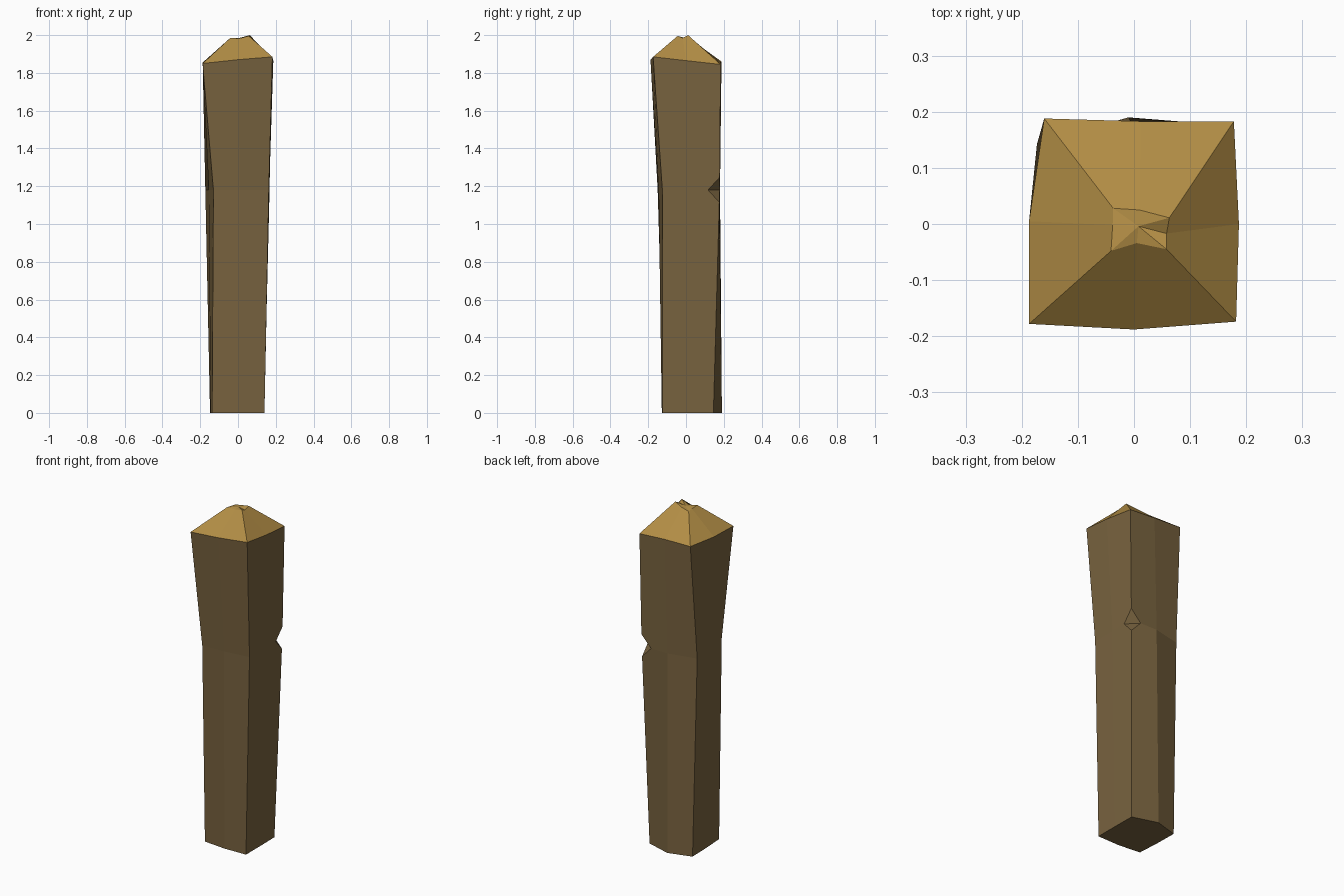
import bpy, bmesh
from mathutils import Vector

if "Cube" in bpy.data.objects:
    bpy.data.objects.remove(bpy.data.objects["Cube"])


def material(name, rgb):
    m = bpy.data.materials.new(name)
    m.diffuse_color = (*rgb, 1)
    m.use_nodes = True
    m.node_tree.nodes["Principled BSDF"].inputs["Base Color"].default_value = m.diffuse_color
    return m


def new_object(name, bm, mats):
    bmesh.ops.recalc_face_normals(bm, faces=bm.faces[:])
    me = bpy.data.meshes.new(name)
    bm.to_mesh(me)
    bm.free()
    for m in mats:
        me.materials.append(m)
    ob = bpy.data.objects.new(name, me)
    bpy.context.collection.objects.link(ob)
    return ob


wood = material("weathered_wood", (0.19, 0.125, 0.05))
cut_wood = material("cut_wood", (0.45, 0.27, 0.06))

# Cross-sections: front left, front, front right, right, back right, back, back left, left
base = [(-.137, -.115), (0, -.128), (.14, -.125), (.14, .01),
        (.138, .145), (-.01, .19), (-.148, .15), (-.145, .02)]
waist = [(-.13, -.15), (.01, -.145), (.163, -.125), (.165, .02),
         (.167, .178), (-.005, .18), (-.173, .142), (-.155, 0)]
shoulder = [(-.187, -.178), (0, -.188), (.182, -.174), (.187, 0),
            (.178, .183), (.012, .183), (-.16, .188), (-.187, .005)]
tip = [(-.041, -.048), (.005, -.034), (.058, -.045), (.058, -.017),
       (.063, .011), (.01, .025), (-.037, .028), (-.038, -.002)]
shoulder_z = [1.85, 1.87, 1.885, 1.865, 1.845, 1.855, 1.86, 1.855]
tip_z = [1.985, 1.98, 1.995, 1.985, 2.0, 1.985, 1.975, 1.98]

# Post: lofted rings with a pointed top in fresh-cut wood
bm = bmesh.new()
rings = [[bm.verts.new((x, y, z)) for (x, y), z in zip(pts, zs)]
         for pts, zs in ((base, [0] * 8), (waist, [1.18] * 8),
                         (shoulder, shoulder_z), (tip, tip_z))]
for k in range(3):
    lo, hi = rings[k], rings[k + 1]
    for i in range(8):
        j = (i + 1) % 8
        bm.faces.new((lo[i], lo[j], hi[j], hi[i])).material_index = int(k == 2)
bm.faces.new(rings[0][::-1])
peak = bm.verts.new((.008, -.004, 1.985))
for i in range(8):
    bm.faces.new((rings[3][i], rings[3][(i + 1) % 8], peak)).material_index = 1
post = new_object("post", bm, [wood, cut_wood])

# Axe notch in the back right corner: a wedge laid across the corner
bm = bmesh.new()
out = Vector((1, 1, 0)).normalized()
along = Vector((-1, 1, 0)).normalized()
ends = []
for s in (-.3, .3):
    ends.append([bm.verts.new(out * d + along * s + Vector((0, 0, z)))
                 for d, z in ((.2, 1.18), (.29, 1.04), (.29, 1.315))])
a, b = ends
bm.faces.new(a)
bm.faces.new(b[::-1])
for i in range(3):
    j = (i + 1) % 3
    bm.faces.new((a[i], b[i], b[j], a[j]))
cutter = new_object("notch_cutter", bm, [wood])
cutter.hide_render = True

mod = post.modifiers.new("notch", 'BOOLEAN')
mod.operation = 'DIFFERENCE'
mod.solver = 'EXACT'
mod.object = cutter
bpy.context.view_layer.objects.active = post
post.select_set(True)
bpy.ops.object.modifier_apply(modifier=mod.name)
bpy.data.objects.remove(cutter)
